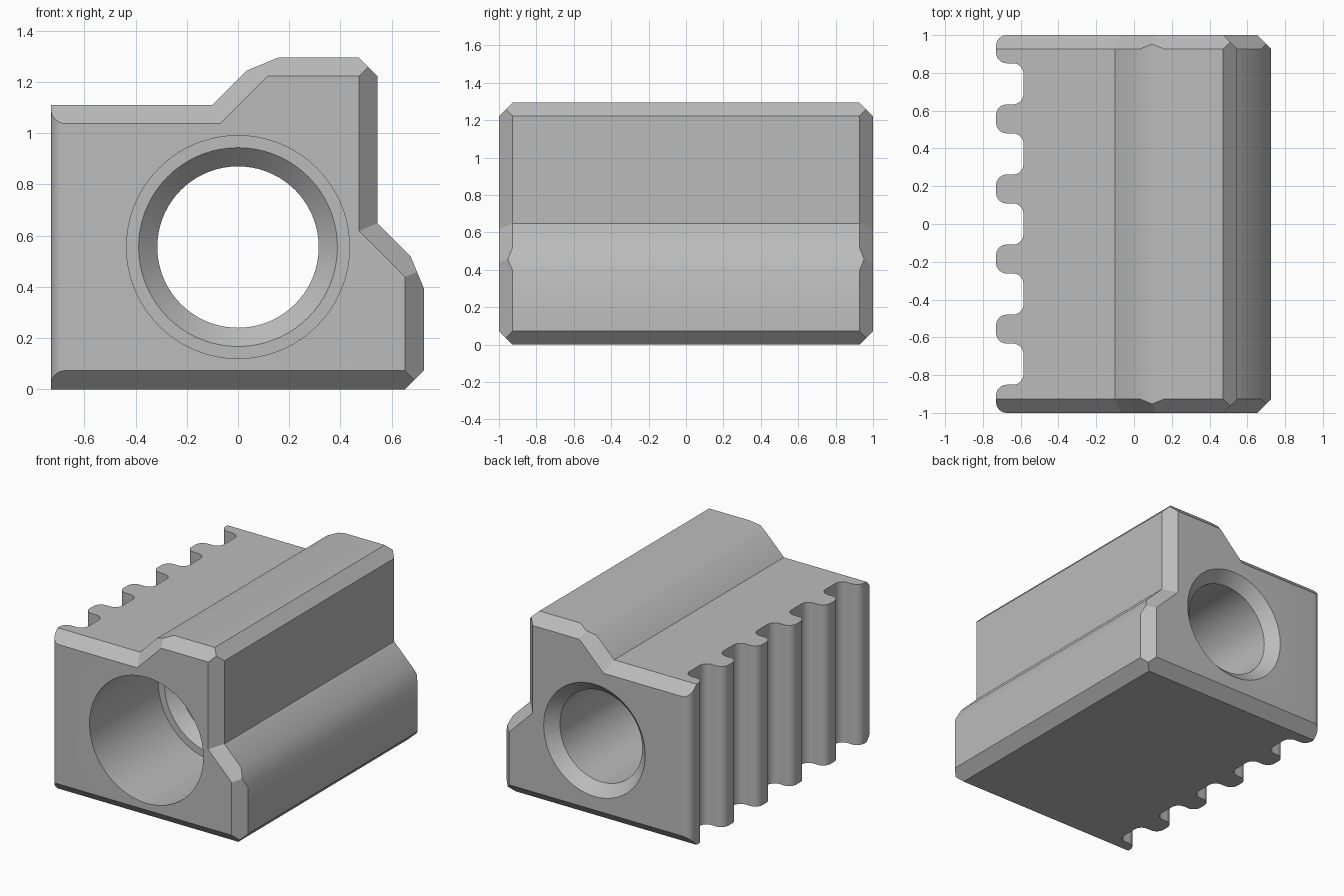
import bpy, bmesh, math
from mathutils import Vector

cube = bpy.data.objects.get("Cube")
if cube:
    bpy.data.objects.remove(cube, do_unlink=True)

HOLE_Z = 0.555
BEVEL = 0.073
LEFT = -0.73


def loft(name, rings):
    """Closed solid through rings of equal length, capped at both ends."""
    bm = bmesh.new()
    loops = [[bm.verts.new(p) for p in ring] for ring in rings]
    n = len(loops[0])
    for a, b in zip(loops, loops[1:]):
        for i in range(n):
            j = (i + 1) % n
            bm.faces.new((a[i], a[j], b[j], b[i]))
    bm.faces.new(loops[0][::-1])
    bm.faces.new(loops[-1])
    bmesh.ops.recalc_face_normals(bm, faces=bm.faces)
    mesh = bpy.data.meshes.new(name)
    bm.to_mesh(mesh)
    bm.free()
    ob = bpy.data.objects.new(name, mesh)
    bpy.context.collection.objects.link(ob)
    return ob


def at_y(points, y):
    return [(x, y, z) for x, z in points]


def cut(body, cutter):
    cutter.hide_render = True
    bpy.context.view_layer.objects.active = body
    mod = body.modifiers.new("cut", 'BOOLEAN')
    mod.operation = 'DIFFERENCE'
    mod.solver = 'EXACT'
    mod.object = cutter
    bpy.ops.object.modifier_apply(modifier=mod.name)
    bpy.data.objects.remove(cutter, do_unlink=True)


# Stepped block with chamfered ends
outer = [(-0.8, 0), (0.725, 0), (0.725, 0.468), (0.545, 0.648),
         (0.545, 1.295), (0.085, 1.295), (-0.1, 1.11), (-0.8, 1.11)]
inner = [(-0.8, 0.073), (0.652, 0.073), (0.652, 0.438), (0.472, 0.618),
         (0.472, 1.222), (0.115, 1.222), (-0.07, 1.037), (-0.8, 1.037)]
block = loft("bearing_block", [at_y(inner, -1), at_y(outer, BEVEL - 1),
                               at_y(outer, 1 - BEVEL), at_y(inner, 1)])

# Chamfers along the long convex edges
for i in (1, 2, 4, 5):
    corner, before, after = (Vector(outer[k]) for k in (i, i - 1, i + 1))
    p = corner + (before - corner).normalized() * BEVEL
    q = corner + (after - corner).normalized() * BEVEL
    u = (q - p).normalized()
    out = Vector((u.y, -u.x)) * 0.1
    p, q = p - u * 0.03, q + u * 0.03
    wedge = [p, q, q + out, p + out]
    cut(block, loft("edge_cutter", [at_y(wedge, -1.2), at_y(wedge, 1.2)]))

# Rounded grooves down the left-hand side
R, DEPTH, HALF, PITCH = 0.056, 0.145, 0.109, 0.371


def arc(cx, cy, start, end):
    return [(cx + R * math.cos(math.radians(start + (end - start) * k / 8)),
             cy + R * math.sin(math.radians(start + (end - start) * k / 8)))
            for k in range(9)]


wave = arc(LEFT + R, R - 1, 270, 180)
for k in range(-2, 3):
    lo, hi = k * PITCH - HALF, k * PITCH + HALF
    wave += arc(LEFT + R, lo - R, 180, 90)
    wave += arc(LEFT + DEPTH - R, lo + R, -90, 0)
    wave += arc(LEFT + DEPTH - R, hi - R, 0, 90)
    wave += arc(LEFT + R, hi + R, 270, 180)
wave += arc(LEFT + R, 1 - R, 180, 90)
wave += [(LEFT + R, 1.1), (-1, 1.1), (-1, -1.1), (LEFT + R, -1.1)]
cut(block, loft("groove_cutter", [[(x, y, z) for x, y in wave] for z in (-0.2, 1.4)]))

# Stepped bore with a wide front pocket and flared rear mouth
stations = [(-1.1, 0.435), (-0.25, 0.435), (-0.25, 0.388), (-0.177, 0.315),
            (0.927, 0.315), (1.1, 0.488)]
SIDES = 72
turns = [math.tau * k / SIDES for k in range(SIDES)]
cut(block, loft("bore_cutter", [[(r * math.cos(t), y, HOLE_Z + r * math.sin(t))
                                 for t in turns] for y, r in stations]))

# Plain grey finish, smooth with sharp edges kept
grey = bpy.data.materials.new("plain_grey")
grey.use_nodes = True
colour = (0.5, 0.5, 0.5, 1)
grey.diffuse_color = colour
grey.node_tree.nodes["Principled BSDF"].inputs["Base Color"].default_value = colour
block.data.materials.clear()
block.data.materials.append(grey)

for ob in bpy.context.selected_objects:
    ob.select_set(False)
block.select_set(True)
bpy.context.view_layer.objects.active = block
bpy.ops.object.shade_smooth_by_angle(angle=math.radians(30))
